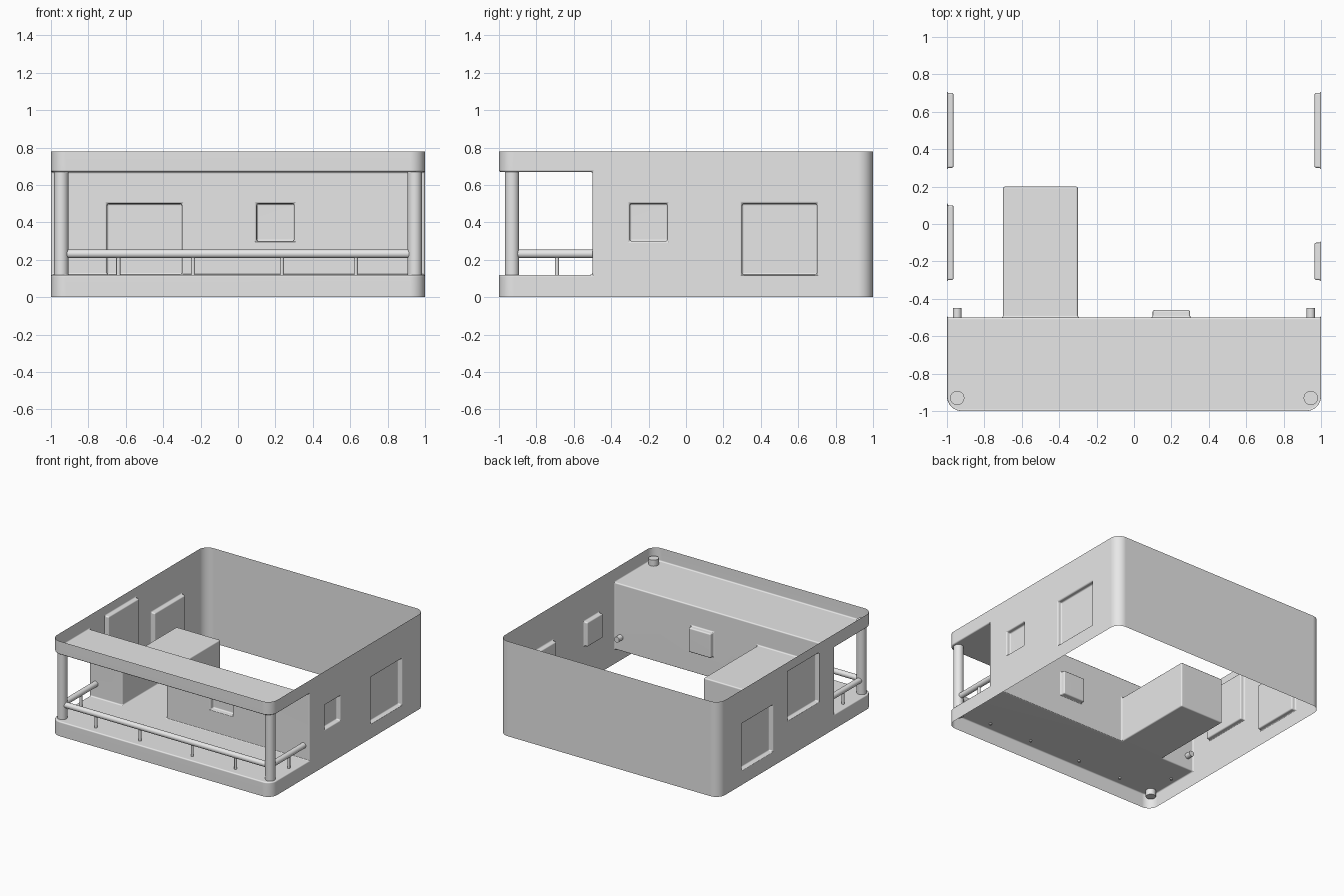
import bpy
import bmesh
import math
from mathutils import Vector

old = bpy.data.objects.get("Cube")
if old:
    bpy.data.objects.remove(old)

HEIGHT, FLOOR, CEILING, PORCH_BACK = 0.78, 0.12, 0.67, -0.5

grey = bpy.data.materials.new("light_grey")
grey.use_nodes = True
grey.diffuse_color = (0.8, 0.8, 0.8, 1)
grey.node_tree.nodes["Principled BSDF"].inputs["Base Color"].default_value = (0.8, 0.8, 0.8, 1)


def add_object(name, bm):
    mesh = bpy.data.meshes.new(name)
    bm.to_mesh(mesh)
    bm.free()
    mesh.materials.append(grey)
    obj = bpy.data.objects.new(name, mesh)
    bpy.context.collection.objects.link(obj)
    return obj


def smooth(obj, angle=30):
    bpy.ops.object.select_all(action="DESELECT")
    obj.select_set(True)
    bpy.context.view_layer.objects.active = obj
    bpy.ops.object.shade_smooth_by_angle(angle=math.radians(angle))


def box(name, xs, ys, zs):
    bm = bmesh.new()
    bmesh.ops.create_cube(bm, size=1)
    for v in bm.verts:
        v.co = [pair[0] if c < 0 else pair[1] for c, pair in zip(v.co, (xs, ys, zs))]
    return add_object(name, bm)


def rod(name, start, end, radius, sides=32):
    start, end = Vector(start), Vector(end)
    axis = end - start
    bm = bmesh.new()
    bmesh.ops.create_cone(bm, cap_ends=True, segments=sides, radius1=radius,
                          radius2=radius, depth=axis.length)
    obj = add_object(name, bm)
    obj.location = (start + end) / 2
    obj.rotation_euler = axis.to_track_quat("Z", "Y").to_euler()
    smooth(obj)
    return obj


def cut(obj, cutter):
    mod = obj.modifiers.new("cut", "BOOLEAN")
    mod.operation = "DIFFERENCE"
    mod.solver = "EXACT"
    mod.object = cutter
    cutter.hide_render = True
    graph = bpy.context.evaluated_depsgraph_get()
    obj.data = bpy.data.meshes.new_from_object(obj.evaluated_get(graph))
    obj.modifiers.clear()
    bpy.data.objects.remove(cutter)


# House body: block with rounded upright corners
bm = bmesh.new()
bmesh.ops.create_cube(bm, size=2)
for v in bm.verts:
    v.co.z = 0 if v.co.z < 0 else HEIGHT
uprights = [e for e in bm.edges if abs(e.verts[0].co.z - e.verts[1].co.z) > 0.1]
bmesh.ops.bevel(bm, geom=uprights, offset=0.08, segments=10, profile=0.5, affect="EDGES")
body = add_object("house_walls", bm)

# Porch recess, doorway and windows pushed into the block
openings = [
    ((-2, 2), (-2, PORCH_BACK), (FLOOR, CEILING)),
    ((-0.7, -0.3), (-0.7, 0.2), (FLOOR, 0.5)),
    ((0.1, 0.3), (-0.7, -0.46), (0.3, 0.5)),
    ((0.965, 2), (-0.3, -0.1), (0.3, 0.5)),
    ((0.965, 2), (0.3, 0.7), (FLOOR, 0.5)),
    ((-2, -0.965), (-0.3, 0.1), (0.3, 0.7)),
    ((-2, -0.965), (0.3, 0.7), (FLOOR, 0.5)),
]
for spans in openings:
    cut(body, box("cutter", *spans))

# Open the top and bottom so that only the shell remains
bm = bmesh.new()
bm.from_mesh(body.data)
bmesh.ops.remove_doubles(bm, verts=bm.verts, dist=0.0001)
caps = [f for f in bm.faces
        if all(v.co.z < 0.001 for v in f.verts) or all(v.co.z > HEIGHT - 0.001 for v in f.verts)]
bmesh.ops.delete(bm, geom=caps, context="FACES")
bm.to_mesh(body.data)
bm.free()

# Soft edges on all openings
bevel = body.modifiers.new("soft_edges", "BEVEL")
bevel.width = 0.01
bevel.segments = 3
bevel.limit_method = "ANGLE"
bevel.angle_limit = math.radians(40)
bevel.use_clamp_overlap = False
graph = bpy.context.evaluated_depsgraph_get()
body.data = bpy.data.meshes.new_from_object(body.evaluated_get(graph))
body.modifiers.clear()
smooth(body, 40)
normals = body.modifiers.new("flat_panels", "WEIGHTED_NORMAL")
normals.keep_sharp = True

# Porch posts, side rails and their balusters
POST_X, POST_Y, RAIL_Z = 0.945, -0.93, 0.232
for side, label in ((1, "left"), (-1, "right")):
    x = side * POST_X
    rod("porch_post_" + label, (x, POST_Y, 0.07), (x, POST_Y, 0.72), 0.038)
    rod("side_rail_" + label, (x, POST_Y, RAIL_Z), (x, -0.45, RAIL_Z), 0.023)
    rod("side_baluster_" + label, (x, -0.69, 0.11), (x, -0.69, RAIL_Z), 0.011, 16)

# Front rail and its balusters
rod("front_rail", (-0.92, POST_Y, RAIL_Z), (0.92, POST_Y, RAIL_Z), 0.023)
for i, x in enumerate((-0.64, -0.24, 0.235, 0.63)):
    rod("front_baluster_%d" % (i + 1), (x, POST_Y, 0.11), (x, POST_Y, RAIL_Z), 0.011, 16)
